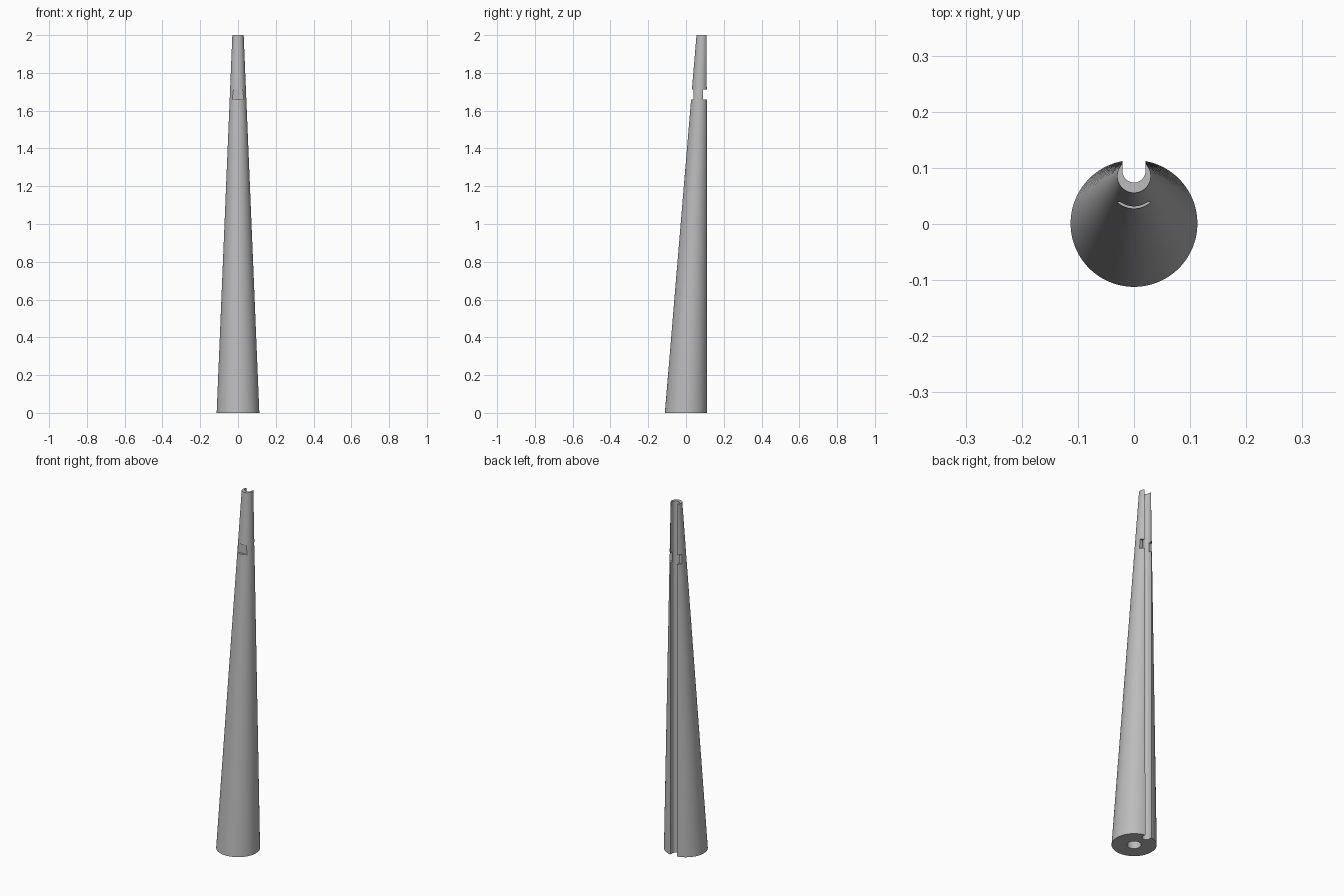
import bpy, bmesh, math
from mathutils import Vector, Matrix

if "Cube" in bpy.data.objects:
    bpy.data.objects.remove(bpy.data.objects["Cube"])

HEIGHT = 2.0
BASE_Y, BASE_R = 0.001, 0.113
TOP_Y, TOP_R = 0.0855, 0.03
SLOT_R, SLOT_Y = 0.0205, 0.0945

grey = bpy.data.materials.new("light_grey")
grey.use_nodes = True
colour = (0.5, 0.5, 0.5, 1)
grey.diffuse_color = colour
grey.node_tree.nodes["Principled BSDF"].inputs["Base Color"].default_value = colour


def make_object(name, bm):
    bmesh.ops.recalc_face_normals(bm, faces=bm.faces)
    mesh = bpy.data.meshes.new(name)
    bm.to_mesh(mesh)
    bm.free()
    mesh.materials.append(grey)
    obj = bpy.data.objects.new(name, mesh)
    bpy.context.collection.objects.link(obj)
    return obj


def prism(name, outline, z0, z1):
    bm = bmesh.new()
    face = bm.faces.new([bm.verts.new((x, y, z0)) for x, y in outline])
    top = bmesh.ops.extrude_face_region(bm, geom=[face])["geom"]
    bmesh.ops.translate(bm, vec=(0, 0, z1 - z0),
                        verts=[g for g in top if isinstance(g, bmesh.types.BMVert)])
    return make_object(name, bm)


def arc(cy, r, start, end, steps):
    angles = [start + (end - start) * i / steps for i in range(steps + 1)]
    return [(r * math.cos(a), cy + r * math.sin(a)) for a in angles]


# Tapered shaft, leaning so that its back line stays upright
bm = bmesh.new()
bmesh.ops.create_cone(bm, cap_ends=True, segments=128, radius1=BASE_R, radius2=TOP_R,
                      depth=HEIGHT, matrix=Matrix.Translation((0, 0, HEIGHT / 2)))
for v in bm.verts:
    v.co.y += TOP_Y if v.co.z > 1 else BASE_Y
shaft = make_object("tapered_shaft", bm)

# Round-bottomed slot down the back
slot = [(-SLOT_R, 0.3)] + arc(SLOT_Y, SLOT_R, math.pi, 2 * math.pi, 32) + [(SLOT_R, 0.3)]
cutters = [prism("slot_cutter", slot, -0.1, 2.1)]

# Flat strap notches at the front and back near the top
for name, y0, y1 in (("front_notch_cutter", -0.2, 0.039), ("back_notch_cutter", 0.091, 0.3)):
    cutters.append(prism(name, [(-0.2, y0), (0.2, y0), (0.2, y1), (-0.2, y1)], 1.66, 1.713))

# Blind mounting hole in the base
cutters.append(prism("base_hole_cutter", arc(0, 0.036, 0, 2 * math.pi * 47 / 48, 47), -0.1, 0.25))

for cutter in cutters:
    mod = shaft.modifiers.new(cutter.name, "BOOLEAN")
    mod.operation = "DIFFERENCE"
    mod.solver = "EXACT"
    mod.object = cutter

# Bake the cuts, then drop the cutters
bpy.context.view_layer.update()
depsgraph = bpy.context.evaluated_depsgraph_get()
shaft_mesh = bpy.data.meshes.new_from_object(shaft.evaluated_get(depsgraph))
shaft.modifiers.clear()
shaft.data = shaft_mesh
for cutter in cutters:
    bpy.data.objects.remove(cutter)

# Smooth round walls with sharp cut edges
bpy.ops.object.select_all(action="DESELECT")
shaft.select_set(True)
bpy.context.view_layer.objects.active = shaft
bpy.ops.object.shade_smooth_by_angle(angle=math.radians(30))
